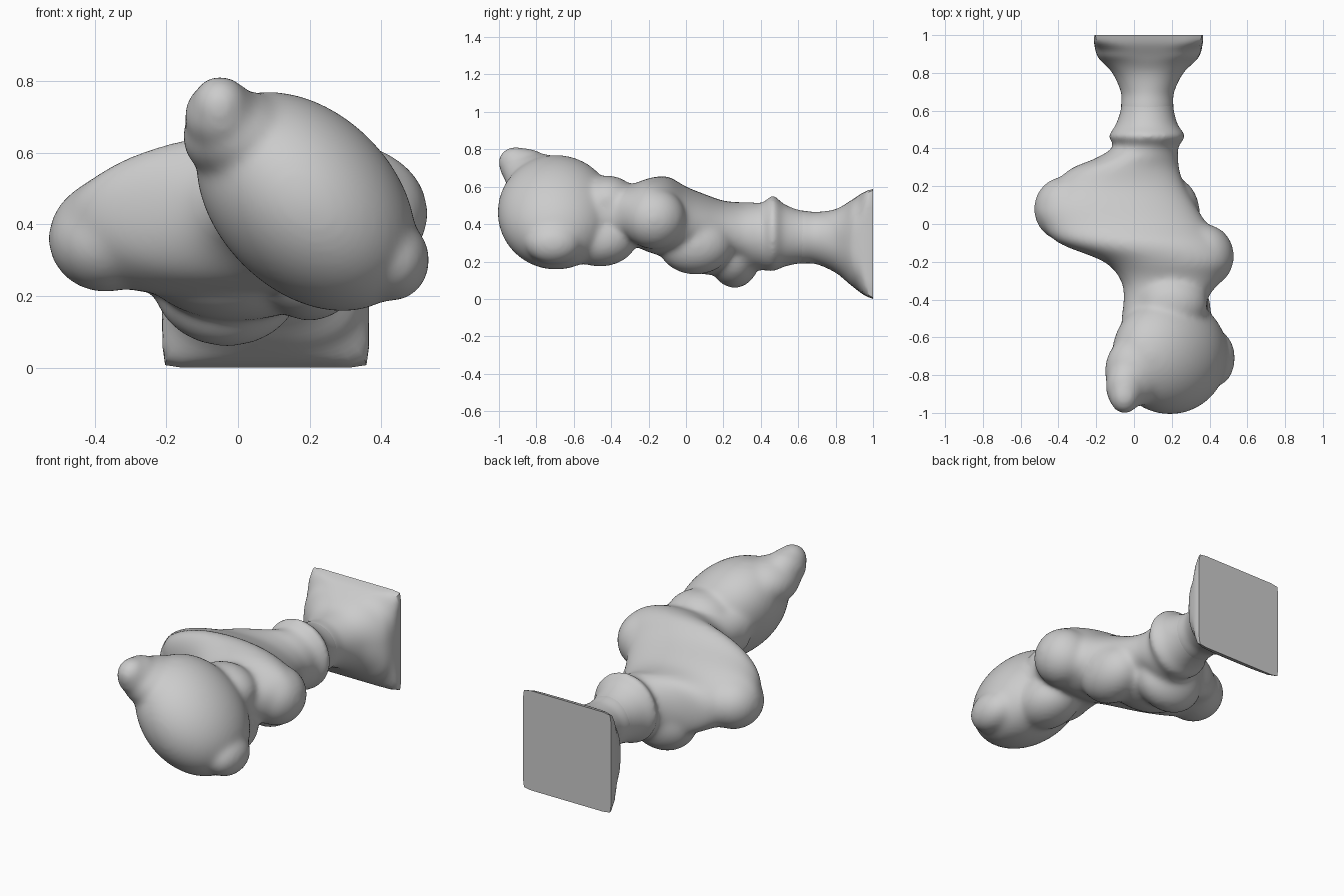
import bpy, bmesh, math
from mathutils import Matrix, Vector


def catmull(a, b, c, d, t):
    return [0.5 * (2 * q + (r - p) * t + (2 * p - 5 * q + 4 * r - s) * t * t
                   + (3 * q - p - 3 * r + s) * t ** 3)
            for p, q, r, s in zip(a, b, c, d)]


def loft(bm, rows, steps=6, seg=64):
    """Skin along y. Row: y, x min, x max, z min, z max, squareness."""
    dense = []
    for i in range(len(rows) - 1):
        a, d = rows[max(i - 1, 0)], rows[min(i + 2, len(rows) - 1)]
        dense += [catmull(a, rows[i], rows[i + 1], d, k / steps) for k in range(steps)]
    dense.append(rows[-1])
    rings = []
    for y, x0, x1, z0, z1, n in dense:
        ring = []
        for k in range(seg):
            t = 2 * math.pi * k / seg
            c, s = math.cos(t), math.sin(t)
            r = (abs(c) ** n + abs(s) ** n) ** (-1 / n)
            ring.append(bm.verts.new(((x0 + x1) / 2 + (x1 - x0) / 2 * r * c, y,
                                      (z0 + z1) / 2 + (z1 - z0) / 2 * r * s)))
        rings.append(ring)
    for lo, hi in zip(rings, rings[1:]):
        for k in range(seg):
            j = (k + 1) % seg
            bm.faces.new((lo[k], lo[j], hi[j], hi[k]))
    bm.faces.new(rings[0])
    bm.faces.new(rings[-1])


def blob(bm, centre, radii, turn=0):
    m = (Matrix.Translation(centre) @ Matrix.Rotation(math.radians(turn), 4, 'Y')
         @ Matrix.Diagonal(Vector((*radii, 1))))
    bmesh.ops.create_uvsphere(bm, u_segments=48, v_segments=24, radius=1, matrix=m)


def finish(bm, name):
    bmesh.ops.recalc_face_normals(bm, faces=bm.faces)
    me = bpy.data.meshes.new(name)
    bm.to_mesh(me)
    bm.free()
    ob = bpy.data.objects.new(name, me)
    bpy.context.collection.objects.link(ob)
    bpy.context.view_layer.objects.active = ob
    for o in bpy.context.selected_objects:
        o.select_set(False)
    ob.select_set(True)
    return ob


# Pedestal: square foot flaring from a round stem
bm = bmesh.new()
loft(bm, [
    (1.00, -0.21, 0.365, 0.00, 0.588, 30),
    (0.95, -0.21, 0.363, 0.022, 0.57, 7),
    (0.88, -0.188, 0.34, 0.075, 0.525, 3),
    (0.80, -0.115, 0.262, 0.14, 0.48, 2.3),
    (0.70, -0.07, 0.213, 0.185, 0.465, 2),
    (0.62, -0.068, 0.208, 0.19, 0.472, 2),
    (0.55, -0.07, 0.21, 0.19, 0.475, 2)])
finish(bm, "pedestal")
bpy.ops.object.shade_smooth_by_angle(angle=math.radians(40))

# Bust: collar and torso skin plus rounded masses, fused into one smooth surface
bm = bmesh.new()
loft(bm, [
    (0.66, -0.068, 0.208, 0.19, 0.469, 2),
    (0.60, -0.072, 0.212, 0.188, 0.477, 2),
    (0.52, -0.10, 0.235, 0.17, 0.51, 2),
    (0.465, -0.135, 0.273, 0.145, 0.555, 2),
    (0.41, -0.11, 0.235, 0.155, 0.515, 2),
    (0.35, -0.20, 0.235, 0.15, 0.517, 2),
    (0.29, -0.34, 0.24, 0.17, 0.517, 2.1),
    (0.20, -0.43, 0.27, 0.195, 0.525, 2.2),
    (0.10, -0.52, 0.325, 0.20, 0.56, 2.2),
    (0.00, -0.49, 0.39, 0.20, 0.60, 2.2),
    (-0.10, -0.40, 0.49, 0.22, 0.655, 2.1),
    (-0.20, -0.16, 0.52, 0.25, 0.645, 2.2),
    (-0.30, -0.07, 0.46, 0.29, 0.61, 2.2),
    (-0.40, -0.055, 0.39, 0.29, 0.61, 2.2),
    (-0.52, -0.07, 0.40, 0.27, 0.65, 2.2)])
for centre, radii, turn in [
        ((-0.37, 0.08, 0.36), (0.16, 0.17, 0.15), 0),        # left shoulder
        ((0.37, -0.17, 0.43), (0.16, 0.17, 0.165), 0),       # right shoulder
        ((-0.03, 0.26, 0.24), (0.21, 0.14, 0.182), 0),       # lower chest
        ((0.00, 0.12, 0.29), (0.27, 0.20, 0.16), 0),         # chest
        ((0.20, 0.05, 0.29), (0.15, 0.20, 0.16), 0),         # side of chest
        ((0.19, -0.695, 0.463), (0.355, 0.313, 0.25), 45),   # skull
        ((0.20, -0.42, 0.52), (0.19, 0.16, 0.14), 0),        # nape
        ((0.24, -0.46, 0.325), (0.17, 0.20, 0.15), 20),      # jaw
        ((0.00, -0.78, 0.645), (0.155, 0.19, 0.13), 0),      # topknot base
        ((-0.045, -0.86, 0.70), (0.105, 0.135, 0.105), 0),   # topknot root
        ((-0.05, -0.91, 0.73), (0.08, 0.095, 0.085), 0),     # topknot tip
        ((0.43, -0.71, 0.30), (0.105, 0.15, 0.115), 0)]:     # face bump
    blob(bm, centre, radii, turn)
bust = finish(bm, "bust")
fuse = bust.modifiers.new("fuse", 'REMESH')
fuse.mode = 'VOXEL'
fuse.voxel_size = 0.012
fuse.use_smooth_shade = True
soft = bust.modifiers.new("soften", 'SMOOTH')
soft.factor = 0.5
soft.iterations = 30
